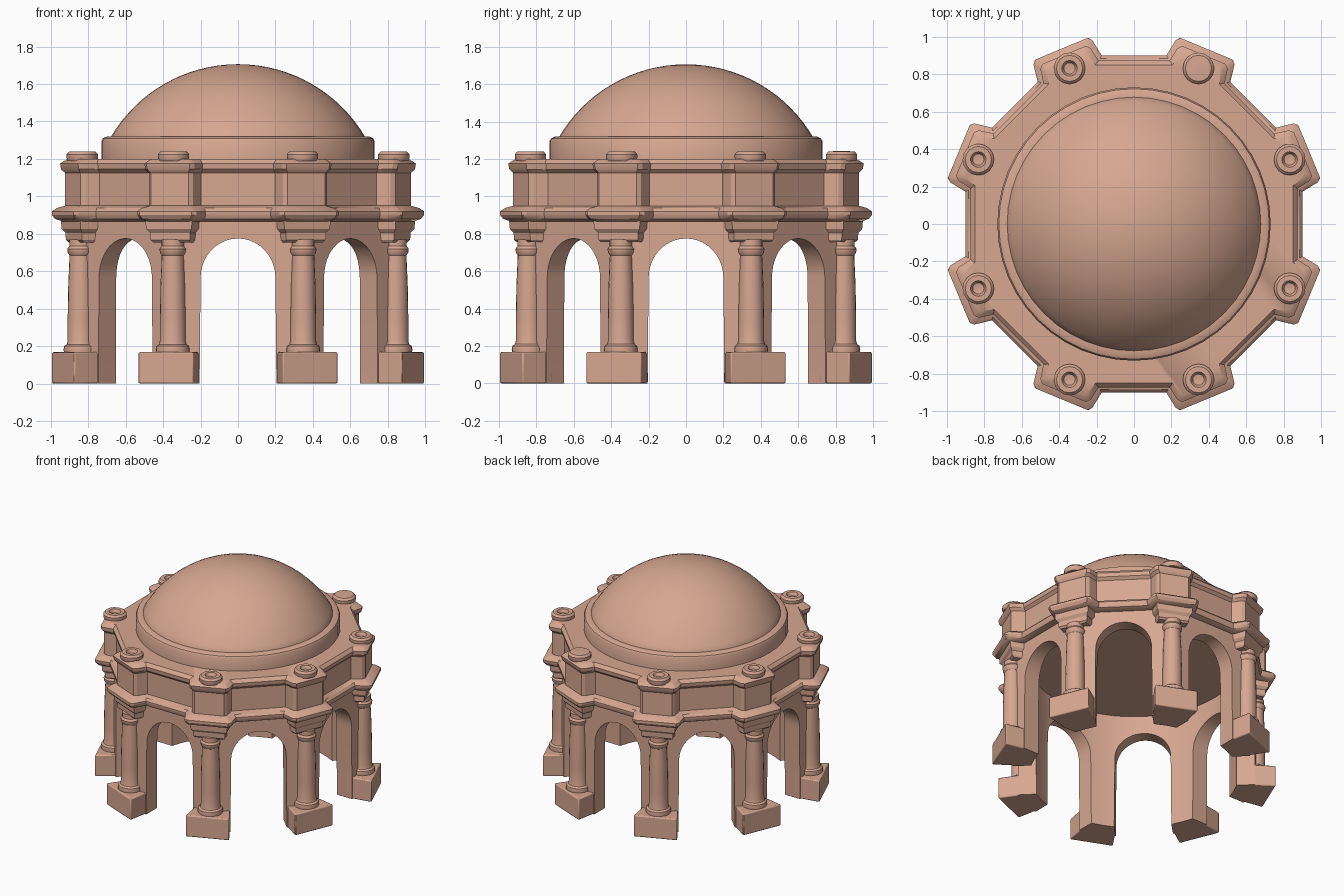
import bpy, bmesh, math
from math import sin, cos, pi
from mathutils import Vector

if "Cube" in bpy.data.objects:
    bpy.data.objects.remove(bpy.data.objects["Cube"])

E = pi / 8
stone = bpy.data.materials.new("terracotta_stone")
stone.diffuse_color = (0.68, 0.39, 0.285, 1)
stone.use_nodes = True
stone.node_tree.nodes["Principled BSDF"].inputs["Base Color"].default_value = stone.diffuse_color


def finish(bm, name, angle=35, bevel=0):
    bmesh.ops.remove_doubles(bm, verts=bm.verts, dist=1e-5)
    bmesh.ops.recalc_face_normals(bm, faces=bm.faces)
    me = bpy.data.meshes.new(name)
    bm.to_mesh(me)
    bm.free()
    ob = bpy.data.objects.new(name, me)
    bpy.context.collection.objects.link(ob)
    me.materials.append(stone)
    if bevel:
        m = ob.modifiers.new("soft_edges", "BEVEL")
        m.width, m.segments, m.limit_method = bevel, 2, "ANGLE"
    bpy.ops.object.select_all(action="DESELECT")
    ob.select_set(True)
    bpy.context.view_layer.objects.active = ob
    bpy.ops.object.shade_smooth_by_angle(angle=math.radians(angle))
    return ob


def polar(th, r, t, z):
    """Point at radius r along direction th, shifted sideways by t."""
    return Vector((r * cos(th) - t * sin(th), r * sin(th) + t * cos(th), z))


def loft(bm, rings, bottom=True, top=True):
    loops = [[bm.verts.new(p) for p in ring] for ring in rings]
    for a, b in zip(loops, loops[1:]):
        n = len(a)
        for i in range(n):
            j = (i + 1) % n
            bm.faces.new((a[i], a[j], b[j], b[i]))
    if bottom:
        bm.faces.new(loops[0][::-1])
    if top:
        bm.faces.new(loops[-1])


def lathe(name, profile, centre=(0, 0), seg=20, angle=35):
    bm = bmesh.new()
    rings = [[(centre[0] + r * cos(2 * pi * i / seg), centre[1] + r * sin(2 * pi * i / seg), z)
              for i in range(seg)] for r, z in profile]
    loft(bm, rings)
    return finish(bm, name, angle)


def outline(z, a, R, t):
    """Octagon of apothem a with a projecting block of radius R at each corner."""
    pts = []
    for k in range(8):
        th = E + k * pi / 4
        ti = t + 0.015
        ri = (a - ti * sin(E)) / cos(E)
        c = 0.02
        pts += [polar(th, ri, -ti, z), polar(th, R - c, -t, z), polar(th, R, -t + c, z),
                polar(th, R, t - c, z), polar(th, R - c, t, z), polar(th, ri, ti, z)]
    return pts


# arcade wall: eight bays with round-headed openings, octagonal outside and round inside
A_OUT, R_IN, TOP, W, SPRING, N = 0.85, 0.747, 0.92, 0.2, 0.565, 20
bm = bmesh.new()
for k in range(8):
    th = k * pi / 4

    def profile(h):
        arch = [(-W * cos(pi * i / N), SPRING + 0.21 * sin(pi * i / N)) for i in range(N + 1)]
        return [(-h, 0), (-W - 0.005, 0)] + arch + [(W + 0.005, 0), (h, 0)]

    def inner(s, z):
        return bm.verts.new(polar(th, math.sqrt(R_IN ** 2 - s * s), s, z))

    po, pi_ = profile(A_OUT * math.tan(E)), profile(R_IN * sin(E))
    o = [bm.verts.new(polar(th, A_OUT, s, z)) for s, z in po]
    n = [inner(s, z) for s, z in pi_]
    top = [inner(s, TOP) for s, z in pi_]
    ends = [bm.verts.new(polar(th, A_OUT, s, TOP)) for s in (po[-1][0], po[0][0])]
    bm.faces.new(o + ends)
    for i in range(len(o) - 1):
        bm.faces.new((o[i], n[i], n[i + 1], o[i + 1]))
        bm.faces.new((n[i], top[i], top[i + 1], n[i + 1]))
finish(bm, "arcade_wall", 30)

# ceiling inside the drum
bm = bmesh.new()
loft(bm, [[polar(E + i * pi / 4, 0.85, 0, z) for i in range(8)] for z in (0.915, 0.93)])
finish(bm, "ceiling")

# entablature: lower cornice, frieze and upper cornice in one stepped loft
bm = bmesh.new()
layers = [(0.865, 0.83, 0.92, 0.10), (0.865, 0.86, 0.965, 0.135), (0.88, 0.89, 1.0, 0.16),
          (0.90, 0.90, 1.013, 0.17), (0.92, 0.90, 1.013, 0.17), (0.938, 0.885, 0.99, 0.155),
          (0.95, 0.848, 0.955, 0.128), (1.125, 0.848, 0.955, 0.128), (1.145, 0.868, 0.972, 0.142),
          (1.175, 0.872, 0.977, 0.145), (1.185, 0.865, 0.965, 0.135), (1.20, 0.85, 0.945, 0.12)]
loft(bm, [outline(*l) for l in layers], bottom=False)
finish(bm, "entablature", 32)

# dome on its ring
lathe("dome_ring", [(0.73, 1.19), (0.73, 1.295), (0.722, 1.31), (0.70, 1.32), (0.67, 1.32)], seg=48)
R, r0, zt = 0.788, 0.683, 1.706
amax = math.asin(r0 / R)
cap = [(R * sin(amax * (1 - i / 16)), zt - R + R * cos(amax * (1 - i / 16))) for i in range(16)]
lathe("dome", [(r0, 1.30)] + cap + [(0.004, zt)], seg=48, angle=40)

for k in range(8):
    th = E + k * pi / 4
    c = polar(th, 0.91, 0, 0)

    # plinth block
    bm = bmesh.new()
    quad = [(0.82, -0.12), (1.012, -0.16), (1.012, 0.16), (0.82, 0.12)]
    loft(bm, [[polar(th, r, t, z) for r, t in quad] for z in (0, 0.168)])
    finish(bm, "plinth_%d" % (k + 1), 30, 0.008)

    # engaged column with base and neck rings
    lathe("column_%d" % (k + 1),
          [(0.088, 0.16), (0.091, 0.18), (0.088, 0.20), (0.074, 0.21), (0.069, 0.23), (0.069, 0.35),
           (0.066, 0.52), (0.059, 0.685), (0.069, 0.70), (0.071, 0.72), (0.06, 0.735), (0.06, 0.77)],
          c.xy, 20)

    # capital block, flaring to the cornice
    bm = bmesh.new()
    rows = [(0.755, 0.935, 0.105), (0.768, 0.948, 0.114), (0.805, 0.95, 0.115),
            (0.825, 0.965, 0.131), (0.872, 0.968, 0.135)]
    loft(bm, [[polar(th, 0.83, -t, z), polar(th, q, -t, z), polar(th, q, t, z), polar(th, 0.83, t, z)]
              for z, q, t in rows])
    finish(bm, "capital_%d" % (k + 1), 30)

    # round cap above each pier, dimpled except for the one at the back right
    prof = [(0.078, 1.19), (0.084, 1.205), (0.084, 1.225), (0.07, 1.24)]
    prof += [(0.02, 1.243)] if k == 1 else [(0.042, 1.24), (0.03, 1.215), (0.01, 1.212)]
    lathe("pier_cap_%d" % (k + 1), prof, polar(th, 0.9, 0, 0).xy, 16)
